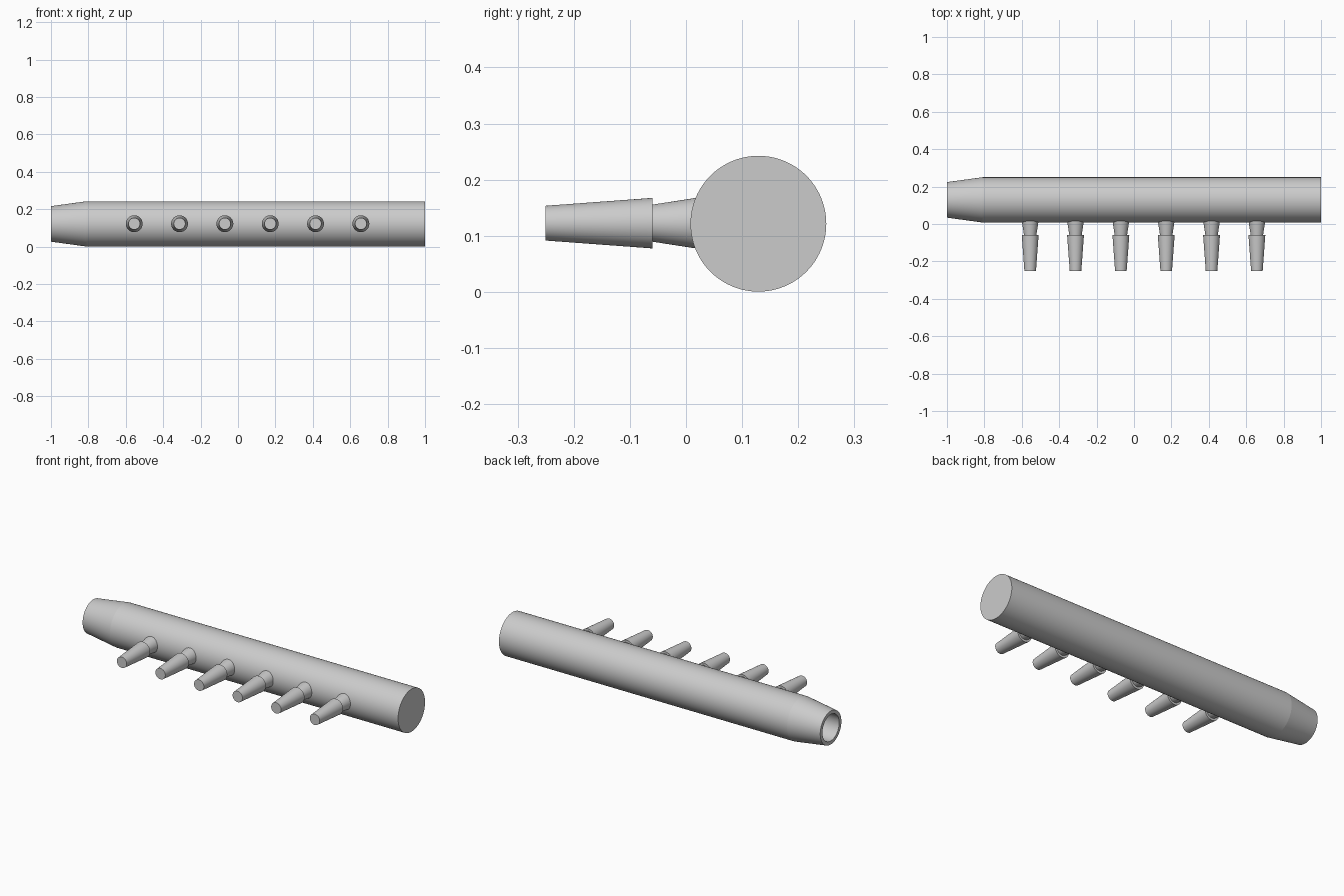
import bpy, bmesh, math
from mathutils import Matrix

if "Cube" in bpy.data.objects:
    bpy.data.objects.remove(bpy.data.objects["Cube"], do_unlink=True)

grey = bpy.data.materials.new("light_grey")
grey.use_nodes = True
COLOUR = (0.6, 0.6, 0.6, 1)
grey.diffuse_color = COLOUR
grey.node_tree.nodes["Principled BSDF"].inputs["Base Color"].default_value = COLOUR


def lathe(name, profile, matrix, sides):
    """Turn a (radius, height) profile about local z, closing it at the axis."""
    bm = bmesh.new()
    verts = [bm.verts.new((r, 0, h)) for r, h in profile]
    edges = [bm.edges.new(pair) for pair in zip(verts, verts[1:])]
    bmesh.ops.spin(bm, geom=verts + edges, cent=(0, 0, 0), axis=(0, 0, 1),
                   angle=math.tau, steps=sides, use_duplicate=False)
    bmesh.ops.remove_doubles(bm, verts=bm.verts, dist=0.0001)
    bmesh.ops.recalc_face_normals(bm, faces=bm.faces)
    mesh = bpy.data.meshes.new(name)
    bm.to_mesh(mesh)
    bm.free()
    mesh.materials.append(grey)
    obj = bpy.data.objects.new(name, mesh)
    bpy.context.collection.objects.link(obj)
    obj.matrix_world = matrix
    bpy.ops.object.select_all(action="DESELECT")
    obj.select_set(True)
    bpy.context.view_layer.objects.active = obj
    bpy.ops.object.shade_smooth_by_angle(angle=math.radians(5 if name == "main_pipe" else 30))
    return obj


AXIS_Y, AXIS_Z = 0.129, 0.1215

# Main pipe: closed right-hand end, tapered open end with a deep bore
pipe_profile = [(0, 1), (0.121, 1), (0.121, -0.81), (0.095, -1),
                (0.075, -1), (0.075, 0.9), (0, 0.9)]
lathe("main_pipe", pipe_profile,
      Matrix.Translation((0, AXIS_Y, AXIS_Z)) @ Matrix.Rotation(math.pi / 2, 4, "Y"), 96)

# Hose barbs: flared neck, stepped collar and tapering tip pointing forward
barb_profile = [(0, 0.03), (0.047, 0.03), (0.033, 0.189), (0.045, 0.189),
                (0.031, 0.379), (0, 0.379)]
barb_profile[1] = (0.046, 0.105)
barb_profile[0] = (0, 0.105)
for i in range(6):
    place = Matrix.Translation((-0.555 + 0.2424 * i, AXIS_Y, AXIS_Z + 0.001))
    lathe(f"hose_barb_{i + 1}", barb_profile,
          place @ Matrix.Rotation(math.pi / 2, 4, "X"), 48)
